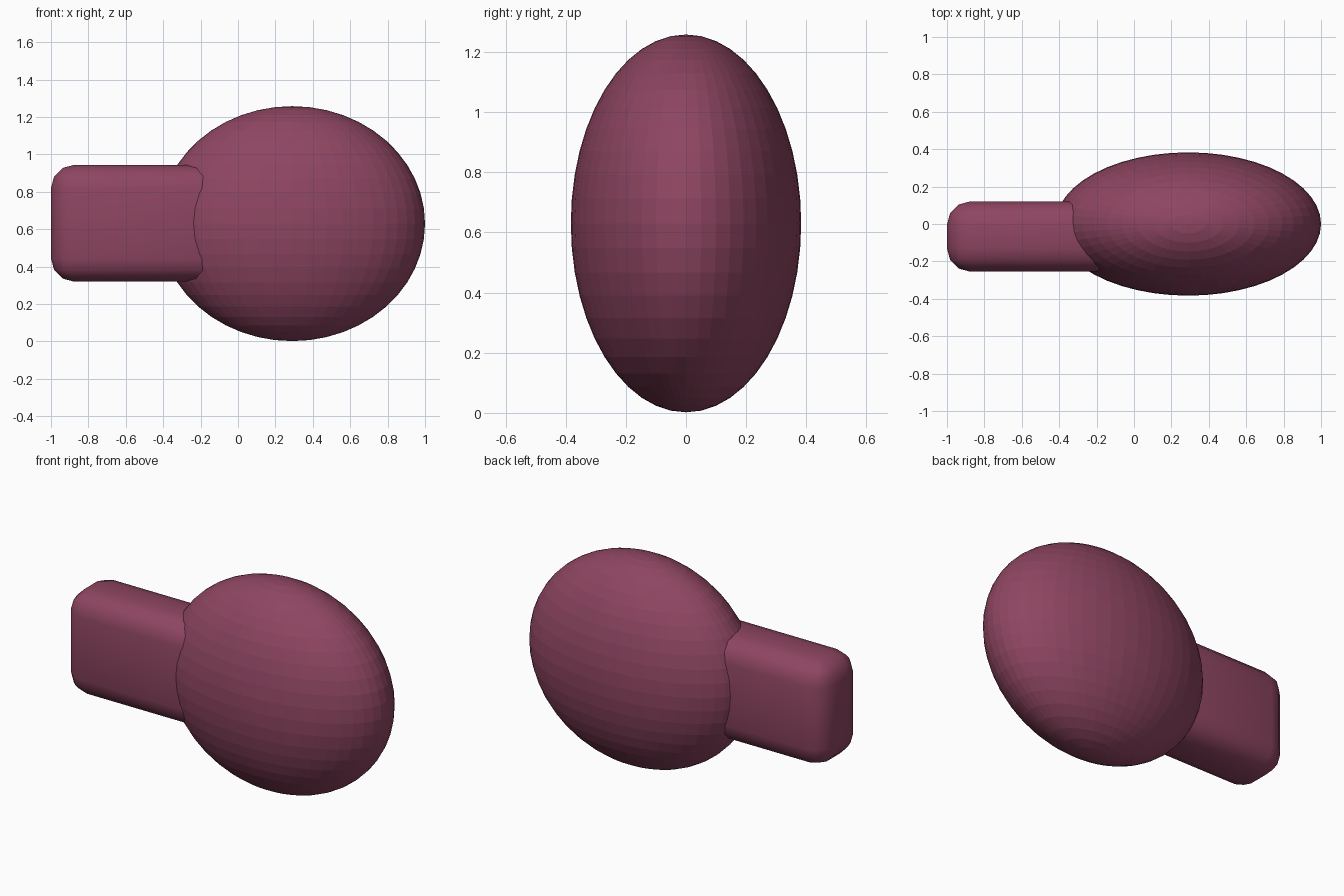
import bpy

if "Cube" in bpy.data.objects:
    bpy.data.objects.remove(bpy.data.objects["Cube"])

mat = bpy.data.materials.new("plum")
mat.diffuse_color = (0.27, 0.06, 0.12, 1)
mat.use_nodes = True
mat.node_tree.nodes["Principled BSDF"].inputs["Base Color"].default_value = mat.diffuse_color


def finish(obj, name, scale):
    obj.name = name
    obj.scale = scale
    bpy.ops.object.transform_apply(location=False, rotation=False, scale=True)
    obj.data.materials.append(mat)


# Flattened, faceted ellipsoid head
bpy.ops.mesh.primitive_uv_sphere_add(segments=48, ring_count=24, radius=1,
                                     location=(0.29, 0, 0.63))
finish(bpy.context.object, "oval_head", (0.71, 0.383, 0.628))

# Rounded block handle, running into the head
bpy.ops.mesh.primitive_cube_add(size=1, location=(-0.5, -0.067, 0.632))
handle = bpy.context.object
finish(handle, "block_handle", (1.0, 0.376, 0.625))
bevel = handle.modifiers.new("rounding", 'BEVEL')
bevel.width = 0.125
bevel.segments = 3
bpy.ops.object.shade_smooth_by_angle(angle=0.7)
for p in handle.data.polygons:
    p.use_smooth = True
for e in handle.data.edges:
    e.use_edge_sharp = False
